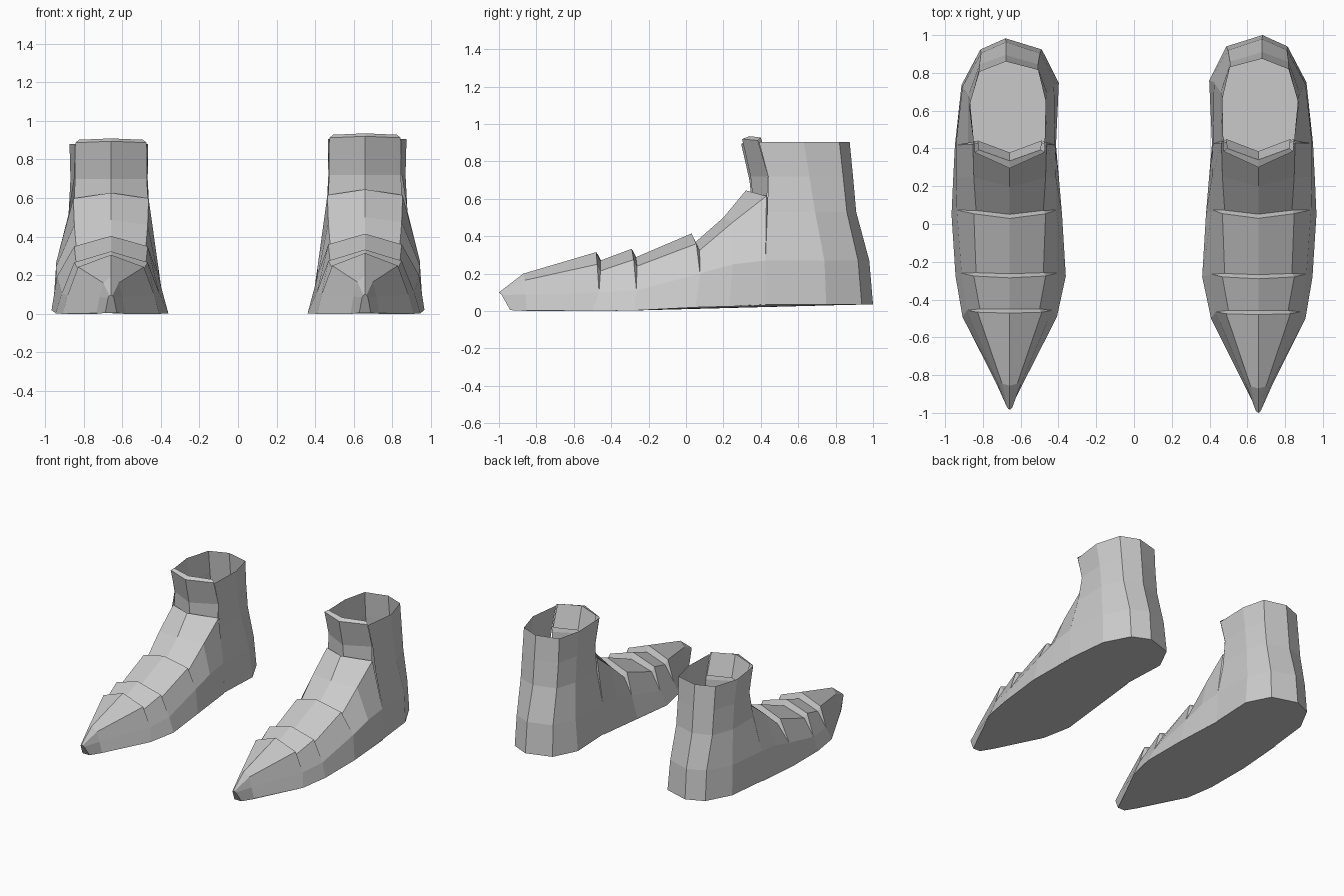
import bpy, bmesh

if "Cube" in bpy.data.objects:
    bpy.data.objects.remove(bpy.data.objects["Cube"])

CX = 0.658  # distance of each boot's centre line from x = 0


def make(name, rows, side):
    """Skin between successive rows of points; a single row becomes one flat polygon."""
    s = (1, 1, 1) if side > 0 else (1, 0.983, 0.972)
    bm = bmesh.new()
    grid = [[bm.verts.new((side * (CX + x), y * s[1], z * s[2])) for x, y, z in r] for r in rows]
    if len(grid) == 1:
        bm.faces.new(grid[0])
    for a, b in zip(grid, grid[1:]):
        for i in range(len(a) - 1):
            bm.faces.new((a[i], a[i + 1], b[i + 1], b[i]))
    bmesh.ops.recalc_face_normals(bm, faces=bm.faces)
    me = bpy.data.meshes.new(name)
    bm.to_mesh(me)
    bm.free()
    ob = bpy.data.objects.new(name, me)
    bpy.context.collection.objects.link(ob)


# Foot sections: ridge (y, z), corner (half width, y, z),
# side edge (inner x, outer x, y, z), sole (inner x, outer x, y, z)
TIP = ((-1.0, .10), (.008, -.995, .098), (-.015, .015, -.985, .085), (-.03, .03, -.94, .005))
TOE = ((-.87, .20), (.04, -.86, .165), (-.06, .06, -.86, .09), (-.075, .075, -.85, .0))
CAP = ((-.48, .315), (.17, -.475, .25), (-.225, .225, -.465, .10), (-.25, .25, -.50, .0))
MID = ((-.29, .333), (.19, -.28, .275), (-.25, .255, -.265, .11), (-.297, .287, -.28, .003))
ARCH = ((.03, .415), (.19, .055, .36), (-.245, .28, .075, .20), (-.277, .308, .05, .02))
INSTEP = ((.20, .50), (.19, .25, .475), (-.245, .285, .25, .25), (-.262, .30, .23, .025))
ANKLE = ((.32, .645), (.195, .43, .615), (-.24, .285, .425, .27), (-.245, .29, .425, .03))


def section(s):
    (ry, rz), (w, cy, cz), (ei, eo, ey, ez), (si, so, sy, sz) = s
    return [(si, sy, sz), (ei, ey, ez), (-w, cy, cz), (0, ry, rz),
            (w, cy, cz), (eo, ey, ez), (so, sy, sz)]


def tucked(s):
    """The section where the next plate slips under the raised rim."""
    (ry, rz), (w, cy, cz), e, b = s
    return ((ry + .022, rz - .045), (w - .012, cy + .018, cz - .035), e, b)


PLATES = {
    "toe_cap": [TIP, TOE, CAP, tucked(CAP)],
    "toe_plate": [tucked(CAP), MID, tucked(MID)],
    "middle_plate": [tucked(MID), ARCH, tucked(ARCH)],
    "instep_plate": [tucked(ARCH), INSTEP, ANKLE, tucked(ANKLE)],
}

# Heel and shaft, going round the back from inner side to outer side
SHAFT = [
    (.035, [(-.245, .425), (-.26, .76), (-.17, .94), (.022, 1.0), (.155, .94), (.255, .75), (.29, .425)]),
    (.27, [(-.24, .425), (-.235, .75), (-.16, .92), (.02, .98), (.152, .92), (.25, .74), (.285, .425)]),
    (.53, [(-.197, .435), (-.20, .70), (-.15, .86), (.02, .91), (.16, .86), (.22, .69), (.22, .435)]),
    (.72, [(-.185, .44), (-.19, .67), (-.15, .84), (.02, .893), (.16, .84), (.21, .66), (.19, .44)]),
    (.905, [(-.185, .39), (-.193, .65), (-.15, .83), (.02, .875), (.16, .82), (.215, .63), (.185, .39)]),
]

# Front of the ankle with a folded lip: half width, corner y, z, centre y, z
TONGUE = [(.19, .43, .56, .36, .58), (.187, .44, .72, .345, .72), (.185, .385, .912, .30, .92),
          (.165, .40, .928, .34, .935), (.17, .45, .76, .385, .76)]

for side, label in ((1, "right"), (-1, "left")):
    for name, secs in PLATES.items():
        make(f"{label}_{name}", [section(s) for s in secs], side)
    # toe front closing the tip
    t = section(TIP)
    make(f"{label}_toe_front", [t], side)
    # heel shaft
    shaft = [[(x, y, z) for x, y in pts] for z, pts in SHAFT]
    make(f"{label}_shaft", shaft, side)
    # ankle front
    make(f"{label}_ankle_front",
         [[(-w, cy, cz), (0, my, mz), (w, cy, cz)] for w, cy, cz, my, mz in TONGUE], side)
    # sole
    feet = [section(s) for s in (TIP, TOE, CAP, MID, ARCH, INSTEP)]
    outline = [f[0] for f in feet] + shaft[0] + [f[-1] for f in reversed(feet)]
    make(f"{label}_sole", [outline], side)
